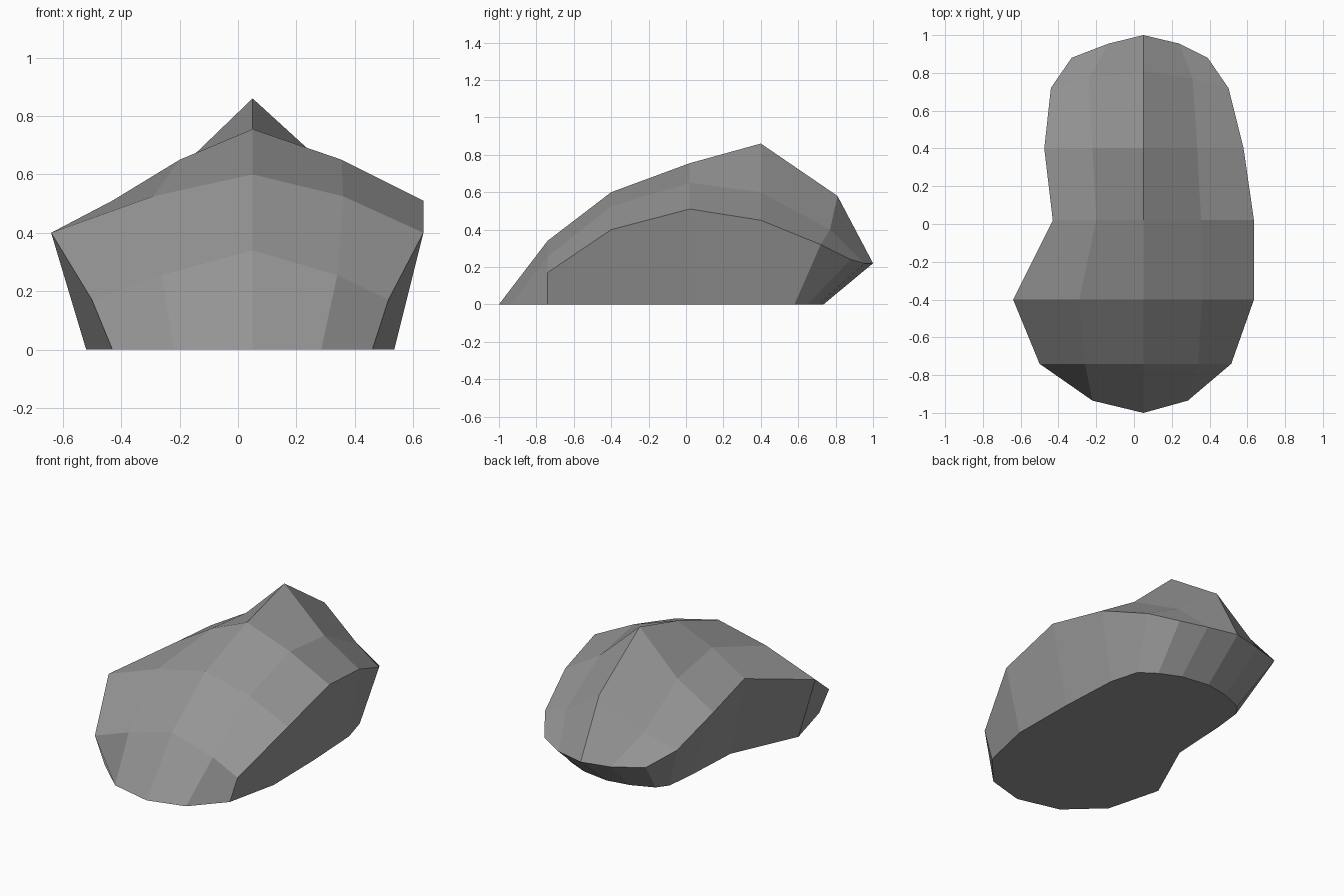
import bpy
import bmesh

default_cube = bpy.data.objects.get("Cube")
if default_cube:
    bpy.data.objects.remove(default_cube, do_unlink=True)


def make_material(name, colour):
    material = bpy.data.materials.new(name)
    material.use_nodes = True
    material.diffuse_color = colour
    shader = next(n for n in material.node_tree.nodes if n.type == 'BSDF_PRINCIPLED')
    shader.inputs["Base Color"].default_value = colour
    shader.inputs["Roughness"].default_value = 0.9
    return material


def make_line(bm, x_values, profile):
    """Add one lengthwise line of the boulder: sideways positions plus a (y, z) profile."""
    return [bm.verts.new((x, y, z)) for x, (y, z) in zip(x_values, profile)]


def bridge(bm, first, second):
    """Join two equally long lines of vertices with quads."""
    for i in range(len(first) - 1):
        bm.faces.new((first[i], first[i + 1], second[i + 1], second[i]))


# Lengthwise profiles, front to back, shared by the left and right halves
SPINE_X = 0.05
spine_profile = [(-1, 0), (-.74, .34), (-.4, .6), (.02, .755), (.4, .86), (.81, .58), (1, .22)]
shoulder_profile = [(-.935, 0), (-.74, .255), (-.4, .525), (.02, .65), (.4, .6), (.77, .4), (.955, .22)]
rim_profile = [(-.74, 0), (-.74, .17), (-.4, .4), (.02, .51), (.4, .45), (.72, .32), (.88, .24)]
foot_profile = [(-.4, 0), (.02, 0), (.4, 0), (.58, 0), (.65, 0)]

# Sideways positions of the same lines on each side
left_side = {
    "shoulder": (.285, .34, .36, .355, .335, .31, .24),
    "rim": (.46, .515, .635, .635, .58, .5, .39),
    "foot": (.535, .53, .51, .46, .36),
    "heel": .23,
}
right_side = {
    "shoulder": (-.22, -.26, -.29, -.2, -.22, -.24, -.135),
    "rim": (-.43, -.5, -.64, -.43, -.475, -.44, -.33),
    "foot": (-.52, -.33, -.31, -.29, -.24),
    "heel": -.1,
}

# Crown, undercut walls and underside of the boulder
bm = bmesh.new()
spine = make_line(bm, [SPINE_X] * len(spine_profile), spine_profile)
heel_centre = bm.verts.new((SPINE_X, .735, 0))
outlines = []

for side in (left_side, right_side):
    shoulder = make_line(bm, side["shoulder"], shoulder_profile)
    rim = make_line(bm, side["rim"], rim_profile)
    foot = make_line(bm, side["foot"], foot_profile)
    heel = bm.verts.new((side["heel"], .708, 0))

    # Crown facets
    bridge(bm, spine, shoulder)
    bridge(bm, shoulder, rim)

    # Side wall, starting from the front ground corner
    bm.faces.new((rim[0], rim[1], rim[2], foot[0]))
    bridge(bm, rim[2:], foot)

    # Back wall
    bridge(bm, [rim[-1], shoulder[-1], spine[-1]], [foot[-1], heel, heel_centre])
    outlines.append([shoulder[0], rim[0], *foot, heel])

left_outline, right_outline = outlines
bm.faces.new([spine[0], *left_outline, heel_centre, *reversed(right_outline)])
bmesh.ops.recalc_face_normals(bm, faces=bm.faces[:])

mesh = bpy.data.meshes.new("boulder")
bm.to_mesh(mesh)
bm.free()

# Flat-shaded stone
mesh.materials.append(make_material("stone grey", (.3, .3, .3, 1)))
boulder = bpy.data.objects.new("boulder", mesh)
bpy.context.collection.objects.link(boulder)
